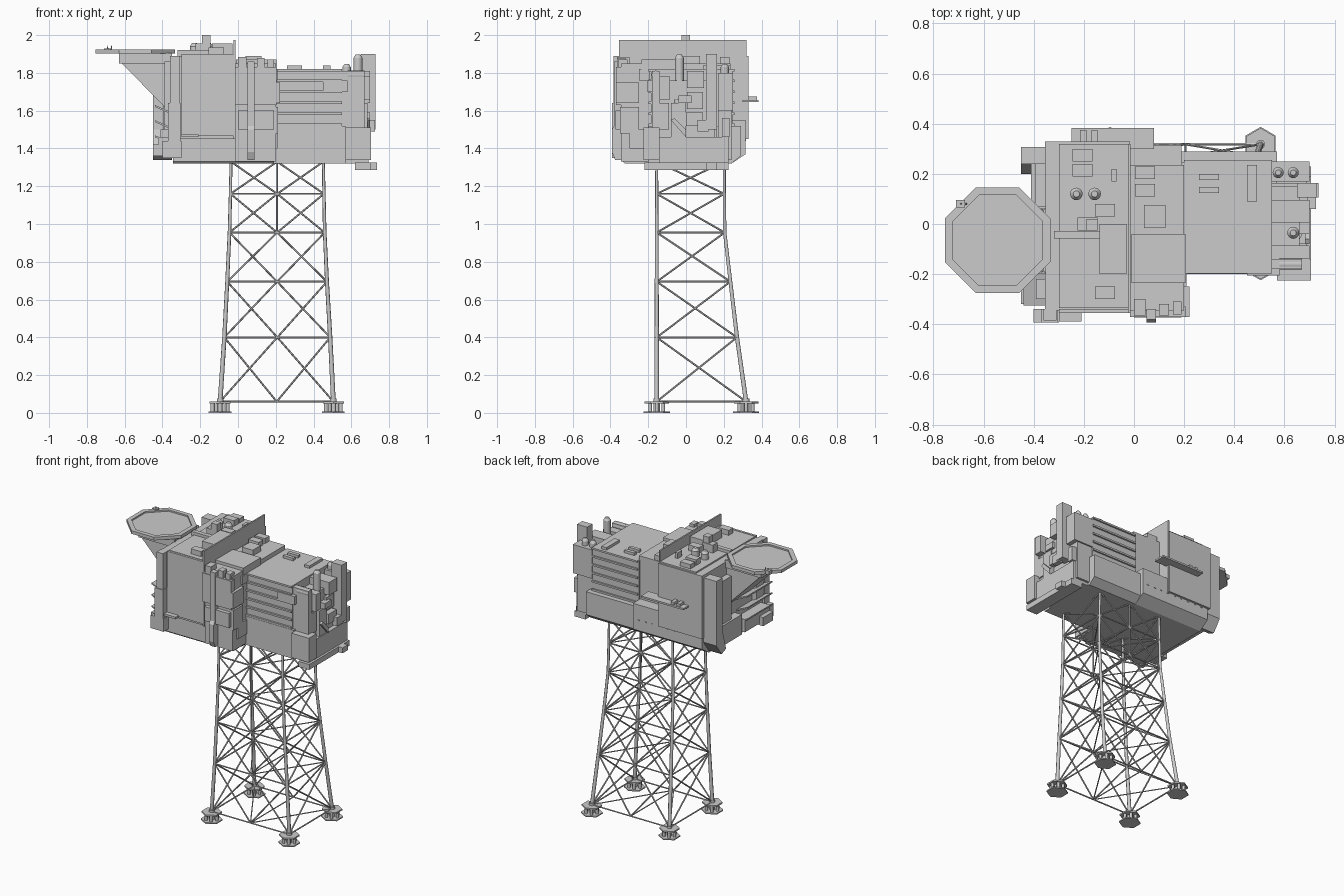
import bpy, bmesh, math
from mathutils import Vector

def finish(name, bm, smooth=False):
    bmesh.ops.recalc_face_normals(bm, faces=bm.faces[:])
    me = bpy.data.meshes.new(name)
    bm.to_mesh(me); bm.free()
    ob = bpy.data.objects.new(name, me)
    bpy.context.collection.objects.link(ob)
    if smooth:
        bpy.ops.object.select_all(action='DESELECT')
        ob.select_set(True)
        bpy.context.view_layer.objects.active = ob
        bpy.ops.object.shade_smooth_by_angle(angle=math.radians(50))
    return ob

def boxes(name, *dims):
    """Axis-aligned boxes (x0, x1, y0, y1, z0, z1) in one object."""
    bm = bmesh.new()
    for x0, x1, y0, y1, z0, z1 in dims:
        for v in bmesh.ops.create_cube(bm, size=1)['verts']:
            v.co = ((x0+x1)/2 + v.co.x*(x1-x0), (y0+y1)/2 + v.co.y*(y1-y0), (z0+z1)/2 + v.co.z*(z1-z0))
    return finish(name, bm)

def add_prism(bm, pts, axis, a, b):
    put = {'x': lambda p, t: (t, p[0], p[1]), 'y': lambda p, t: (p[0], t, p[1]),
           'z': lambda p, t: (p[0], p[1], t)}[axis]
    lo = [bm.verts.new(put(p, a)) for p in pts]
    hi = [bm.verts.new(put(p, b)) for p in pts]
    bm.faces.new(lo); bm.faces.new(hi)
    n = len(pts)
    for i in range(n):
        bm.faces.new((lo[i], lo[(i+1) % n], hi[(i+1) % n], hi[i]))

def prism(name, pts, axis, a, b):
    bm = bmesh.new()
    add_prism(bm, pts, axis, a, b)
    return finish(name, bm)

def add_tube(bm, p, q, r0, r1=None, seg=8):
    p, q = Vector(p), Vector(q)
    d = q - p
    m = d.to_track_quat('Z', 'Y').to_matrix().to_4x4()
    m.translation = (p + q) / 2
    bmesh.ops.create_cone(bm, cap_ends=True, segments=seg, radius1=r0,
                          radius2=r0 if r1 is None else r1, depth=d.length, matrix=m)

def ngon(cx, cy, r, n=8):
    """Flat-sided polygon with inradius r."""
    R = r / math.cos(math.pi/n)
    return [(cx + R*math.cos((i+.5)*2*math.pi/n), cy + R*math.sin((i+.5)*2*math.pi/n)) for i in range(n)]

# ---- Jacket tower: leg corner positions at each level
levels = [(.06, -.095, .505, .318), (.4, -.072, .488, .27), (.695, -.057, .471, .235),
          (.955, -.045, .459, .205), (1.16, -.04, .455, .203), (1.33, -.037, .452, .203)]
YF = -.155
def corners(lv):
    z, xl, xr, yb = lv
    return [Vector((xl, YF, z)), Vector((xr, YF, z)), Vector((xr, yb, z)), Vector((xl, yb, z))]

legs, braces = bmesh.new(), bmesh.new()
for i in range(5):
    lo, hi = corners(levels[i]), corners(levels[i+1])
    for a, b in zip(lo, hi):
        add_tube(legs, a, b, .0125 - i*.001, .0115 - i*.001)
    for k in range(4):
        a, b, c, d = lo[k], lo[(k+1) % 4], hi[(k+1) % 4], hi[k]
        add_tube(braces, a, b, .005, seg=6)
        if k % 2 == 0:                      # wide faces: two crosses
            m, n = (a+b)/2, (c+d)/2
            pairs = [(a, n), (m, d), (m, c), (b, n)]
            if i >= 3:
                pairs.append((m, n))
        else:                               # narrow faces: one cross
            pairs = [(a, c), (b, d)]
        for p, q in pairs:
            add_tube(braces, p, q, .005, seg=6)
    mf, mb = (lo[0]+lo[1])/2, (lo[2]+lo[3])/2   # plan bracing
    for p, q in [(mf, lo[2]), (mf, lo[3]), (mf, mb)]:
        add_tube(braces, p, q, .004, seg=6)
finish("jacket_legs", legs, True)
finish("jacket_braces", braces, True)

# ---- Feet with clustered pile sleeves
for k, c in enumerate(corners(levels[0])):
    bm = bmesh.new()
    add_prism(bm, ngon(c.x, c.y, .056, 6), 'z', .05, .06)
    add_prism(bm, ngon(c.x, c.y, .06, 6), 'z', 0, .008)
    for j in range(6):
        a = j*math.pi/3
        x, y = c.x + .04*math.cos(a), c.y + .04*math.sin(a)
        add_tube(bm, (x, y, .004), (x, y, .055), .01, seg=10)
    add_tube(bm, (c.x, c.y, 0), (c.x, c.y, .075), .018, seg=10)
    finish("foot_%d" % (k+1), bm, True)

# ---- Lower deck
prism("lower_deck_left", [(-.325, 1.32), (.24, 1.32), (.315, 1.37), (.315, 1.55), (-.335, 1.55), (-.335, 1.33)], 'x', -.345, .19)
prism("lower_deck_right", [(-.2, 1.32), (.24, 1.32), (.29, 1.36), (.29, 1.52), (-.2, 1.52)], 'x', .19, .57)

# ---- Main modules
boxes("left_module", (-.355, -.015, -.345, .33, 1.45, 1.89))
boxes("left_module_front_panel", (-.3, -.015, -.355, -.34, 1.465, 1.9))
boxes("middle_module", (-.015, .2, -.345, .235, 1.33, 1.85))
boxes("right_module", (.19, .55, -.185, .245, 1.5, 1.82), (.55, .66, -.17, .15, 1.46, 1.76))
boxes("fire_wall", (-.024, -.014, -.355, .32, 1.45, 1.975))
boxes("rear_platform", (-.25, .08, .3, .383, 1.645, 1.657), (-.215, -.19, .33, .375, 1.657, 1.675),
      (-.17, -.145, .33, .375, 1.657, 1.675))
boxes("rear_deck_hatches", *[(-.3+i*.055, -.285+i*.055, .31, .318, 1.44, 1.447) for i in range(9)])

# ---- Thin horizontal shelves on both sides of the right module
for side, y0, y1 in (("front", -.198, -.18), ("rear", .24, .256)):
    boxes(side + "_cladding_shelves", *[(.2, .55, y0, y1, z, z + .012) for z in (1.52, 1.578, 1.636, 1.694, 1.752, 1.808)])
boxes("front_window_box", (.45, .58, -.205, -.15, 1.7, 1.76))

# ---- Middle module front details
prism("front_chute", [(-.34, 1.34), (-.375, 1.34), (-.392, 1.38), (-.392, 1.5), (-.38, 1.52), (-.38, 1.86), (-.34, 1.86)], 'x', .05, .087)
boxes("front_equipment", (-.015, .205, -.37, -.33, 1.63, 1.83), (.0, .19, -.372, -.33, 1.5, 1.6),
      (.15, .222, -.37, -.25, 1.64, 1.75), (.18, .212, -.35, -.25, 1.48, 1.62),
      (0, .045, -.365, -.3, 1.83, 1.885), (.1, .14, -.365, -.32, 1.83, 1.88), (.155, .19, -.36, -.31, 1.83, 1.87),
      (.19, .21, -.3, -.19, 1.4, 1.5), (.19, .21, -.25, -.19, 1.76, 1.82))

# ---- Left end: corner slab, lockers and sloping ledges
prism("left_corner_slab", [(.2, 1.36), (.25, 1.34), (.308, 1.42), (.308, 1.87), (.24, 1.87), (.24, 1.5)], 'x', -.45, -.35)
boxes("left_end_lockers", (-.42, -.34, -.32, -.05, 1.37, 1.46), (-.41, -.34, -.03, .24, 1.36, 1.5),
      (-.45, -.35, -.32, -.21, 1.36, 1.42), (-.4, -.3, -.392, -.34, 1.35, 1.44),
      (-.395, -.35, .06, .24, 1.5, 1.8), (-.39, -.35, -.3, -.22, 1.5, 1.86))
boxes("front_corner_cabinet", (-.37, -.305, -.392, -.34, 1.44, 1.64), (-.36, -.31, -.385, -.34, 1.64, 1.89),
      (-.3, -.21, -.388, -.34, 1.46, 1.475))
bm = bmesh.new()
for z in (1.46, 1.54, 1.62):
    add_prism(bm, [(-.35, z-.04), (-.44, z), (-.44, z+.01), (-.35, z-.03)], 'y', -.325, -.05)
finish("left_ledges", bm)

# ---- Helicopter deck with raised rim and bracket
HX, HY = -.544, -.065
prism("helideck", ngon(HX, HY, .21), 'z', 1.902, 1.914)
bm = bmesh.new()
outer, inner = ngon(HX, HY, .21), ngon(HX, HY, .18)
for i in range(8):
    j = (i+1) % 8
    add_prism(bm, [outer[i], outer[j], inner[j], inner[i]], 'z', 1.912, 1.924)
finish("helideck_rim", bm)
prism("helideck_bracket", [(-.62, 1.855), (-.35, 1.855), (-.35, 1.58)], 'y', -.19, .06)
boxes("helideck_beams", *[(-.63+i*.019, -.625+i*.019, -.2, .07, 1.85, 1.904) for i in range(15)])
boxes("helideck_cross_beams", *[(-.63, -.35, y, y+.008, 1.85, 1.904) for y in (-.2, -.11, -.02, .062)])
boxes("helideck_access", (-.71, -.675, .065, .095, 1.902, 1.93))
bm = bmesh.new()
for x in (-.69, -.67):
    add_tube(bm, (x, .08, 1.92), (x, .08, 1.945), .005, .001)
finish("helideck_lights", bm)

# ---- Roof equipment
boxes("left_roof_units", (-.245, -.165, .25, .3, 1.89, 1.93), (-.245, -.165, .19, .24, 1.89, 1.94),
      (-.09, -.07, .17, .22, 1.89, 1.94), (-.155, -.075, .03, .08, 1.89, 1.94), (-.225, -.145, -.025, .025, 1.89, 1.955),
      (-.19, -.145, -.025, .02, 1.955, 2.0), (-.32, -.137, -.058, -.028, 1.89, 1.92),
      (-.137, -.03, -.2, 0, 1.89, 1.955), (-.155, -.075, -.3, -.25, 1.89, 1.935), (-.3, -.02, -.335, .32, 1.89, 1.9))
boxes("middle_roof_units", (-.01, .205, -.235, -.04, 1.82, 1.87), (.003, .083, .18, .23, 1.85, 1.885),
      (.003, .083, .11, .16, 1.85, 1.885), (.04, .125, -.015, .075, 1.85, 1.89))
boxes("right_roof_units", (.26, .34, .175, .2, 1.82, 1.838), (.26, .34, .123, .147, 1.82, 1.838),
      (.45, .49, .09, .235, 1.82, 1.838))

# ---- Right end: stacked equipment, tower and platform
boxes("right_end_base", (.57, .705, -.225, -.14, 1.34, 1.51), (.56, .69, -.14, .225, 1.32, 1.46),
      (.62, .705, -.22, .225, 1.287, 1.325), (.66, .735, .105, .163, 1.287, 1.325))
boxes("right_end_tower", (.65, .728, .105, .163, 1.5, 1.9), (.55, .65, .105, .163, 1.45, 1.7))
boxes("right_end_equipment", (.55, .7, .17, .25, 1.6, 1.8), (.55, .67, .17, .24, 1.34, 1.6), (.66, .705, .19, .23, 1.46, 1.56),
      (.55, .7, .005, .095, 1.72, 1.81), (.55, .68, .005, .09, 1.61, 1.7), (.55, .7, .0, .09, 1.52, 1.59),
      (.55, .685, -.08, 0, 1.46, 1.64), (.55, .7, -.14, -.085, 1.66, 1.78), (.55, .67, -.145, -.09, 1.5, 1.64),
      (.55, .7, -.04, .03, 1.64, 1.68), (.69, .725, .06, .12, 1.49, 1.55), (.55, .67, -.18, -.14, 1.51, 1.81))
prism("right_end_brace", [(-.08, 1.55), (0, 1.46), (.0, 1.5), (-.06, 1.56)], 'x', .66, .7)

# ---- Round vessels, stacks and vents
bm = bmesh.new()
for x, y, z0, z1, r in [(.635, -.035, 1.46, 1.88, .024), (.635, -.035, 1.6, 1.66, .036), (.575, .205, 1.8, 1.83, .022),
                        (.635, .205, 1.8, 1.83, .022), (-.23, .12, 1.89, 1.94, .025), (-.157, .12, 1.89, 1.94, .025)]:
    add_tube(bm, (x, y, z0), (x, y, z1), r, seg=16)
    if r < .03:
        add_tube(bm, (x, y, z1), (x, y, z1+.018), r, r*.5, seg=16)
add_tube(bm, (.58, -.16, 1.79), (.67, -.16, 1.79), .022, seg=16)
finish("vessels_and_vents", bm, True)
